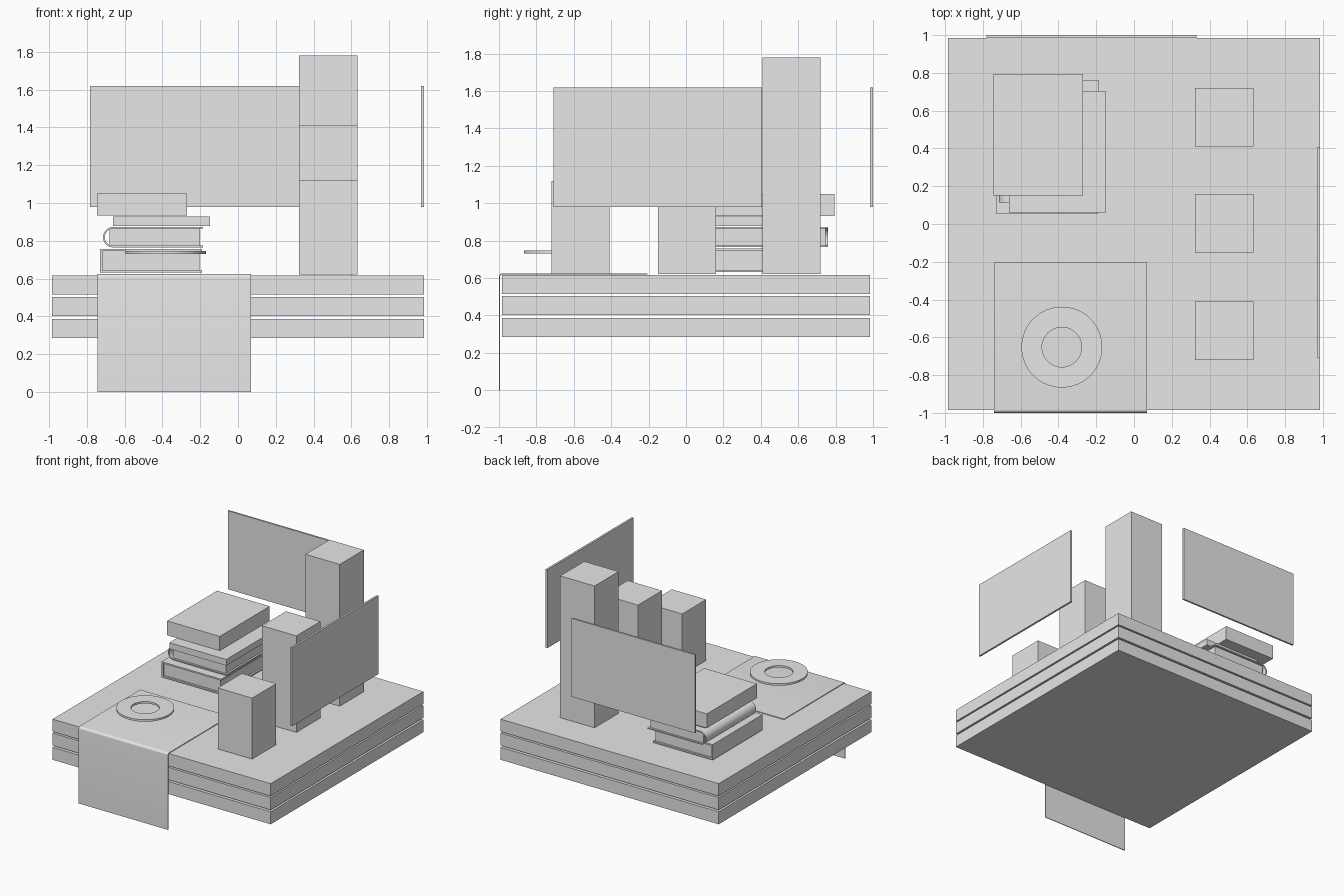
import bpy, bmesh, math
from mathutils import Vector

cube = bpy.data.objects.get("Cube")
if cube:
    bpy.data.objects.remove(cube, do_unlink=True)

# One flat colour for everything
grey = bpy.data.materials.new("light_grey")
grey.use_nodes = True
grey.diffuse_color = (0.8, 0.8, 0.8, 1)
grey.node_tree.nodes["Principled BSDF"].inputs["Base Color"].default_value = (0.8, 0.8, 0.8, 1)


def finish(name, bm, smooth=False):
    bmesh.ops.recalc_face_normals(bm, faces=bm.faces)
    mesh = bpy.data.meshes.new(name)
    bm.to_mesh(mesh)
    bm.free()
    mesh.materials.append(grey)
    obj = bpy.data.objects.new(name, mesh)
    bpy.context.collection.objects.link(obj)
    if smooth:
        bpy.ops.object.select_all(action='DESELECT')
        obj.select_set(True)
        bpy.context.view_layer.objects.active = obj
        bpy.ops.object.shade_smooth_by_angle(angle=math.radians(30))
    return obj


def box(name, x, y, z):
    bm = bmesh.new()
    bmesh.ops.create_cube(bm, size=1)
    for v in bm.verts:
        v.co = [lo + (c + 0.5) * (hi - lo) for c, (lo, hi) in zip(v.co, (x, y, z))]
    return finish(name, bm)


def strip(name, outer, inner, place, depth, smooth=True):
    """Closed band between two matching outlines, extruded by depth."""
    bm = bmesh.new()
    rows = [[bm.verts.new(place(*p)) for p in line] for line in (outer, inner)]
    for i in range(len(outer) - 1):
        bm.faces.new((rows[0][i], rows[0][i + 1], rows[1][i + 1], rows[1][i]))
    ext = bmesh.ops.extrude_face_region(bm, geom=bm.faces[:], use_keep_orig=True)
    new = [g for g in ext["geom"] if isinstance(g, bmesh.types.BMVert)]
    bmesh.ops.translate(bm, verts=new, vec=Vector(depth))
    return finish(name, bm, smooth)


def arc(cx, cy, r, start, end, steps):
    return [(cx + r * math.cos(math.radians(start + (end - start) * i / steps)),
             cy + r * math.sin(math.radians(start + (end - start) * i / steps)))
            for i in range(steps + 1)]


# Base: three stacked slabs with narrow gaps
for name, z in (("lower", (0.285, 0.387)), ("middle", (0.402, 0.503)), ("upper", (0.515, 0.617))):
    box(name + "_slab", (-0.985, 0.985), (-0.985, 0.985), z)

# Pillars rising towards the back
for name, y, top in (("front", -0.565, 1.12), ("middle", 0.005, 1.41), ("back", 0.565, 1.78)):
    box(name + "_pillar", (0.322, 0.632), (y - 0.155, y + 0.155), (0.622, top))

# Floating panels
box("back_panel", (-0.782, 0.332), (0.985, 1.0), (0.98, 1.62))
box("left_panel", (0.968, 0.984), (-0.708, 0.405), (0.98, 1.62))

# Cloth draped over the front edge
t = 0.006
outer = [(-0.205, 0.625)] + arc(-0.982, 0.607, 0.018, 90, 180, 6) + [(-1.0, 0)]
inner = [(-0.205, 0.625 - t)] + arc(-0.982, 0.607, 0.018 - t, 90, 180, 6) + [(-1.0 + t, 0)]
strip("draped_cloth", outer, inner, lambda y, z: (-0.742, y, z), (0.81, 0, 0))

# Ring chart in two sectors
for name, start, end, steps in (("small", 0, 90, 16), ("large", 90, 360, 48)):
    strip(name + "_ring_sector",
          arc(-0.382, -0.652, 0.214, start, end, steps),
          arc(-0.382, -0.652, 0.105, start, end, steps),
          lambda x, y: (x, y, 0.73), (0, 0, 0.016))

# Bottom book: square spine, pages set back inside the cover
c = 0.012
outer = [(-0.19, 0.632), (-0.73, 0.632), (-0.73, 0.758), (-0.19, 0.758)]
inner = [(-0.19, 0.632 + c), (-0.73 + c, 0.632 + c), (-0.73 + c, 0.758 - c), (-0.19, 0.758 - c)]
strip("bottom_book_cover", outer, inner, lambda x, z: (x, 0.055, z), (0, 0.645, 0), False)
box("bottom_book_pages", (-0.718, -0.205), (0.07, 0.685), (0.644, 0.746))

# Second book: rounded spine
r = 0.054
outer = [(-0.185, 0.819 + r)] + arc(-0.66, 0.819, r, 90, 270, 16) + [(-0.185, 0.819 - r)]
r -= 0.009
inner = [(-0.185, 0.819 + r)] + arc(-0.66, 0.819, r, 90, 270, 16) + [(-0.185, 0.819 - r)]
strip("rounded_book_cover", outer, inner, lambda x, z: (x, 0.115, z), (0, 0.645, 0))
box("rounded_book_pages", (-0.68, -0.2), (0.13, 0.745), (0.819 - r, 0.819 + r))

# Upper books: plain blocks
box("thin_book", (-0.662, -0.148), (0.06, 0.705), (0.878, 0.929))
box("top_book", (-0.745, -0.27), (0.15, 0.795), (0.933, 1.05))
